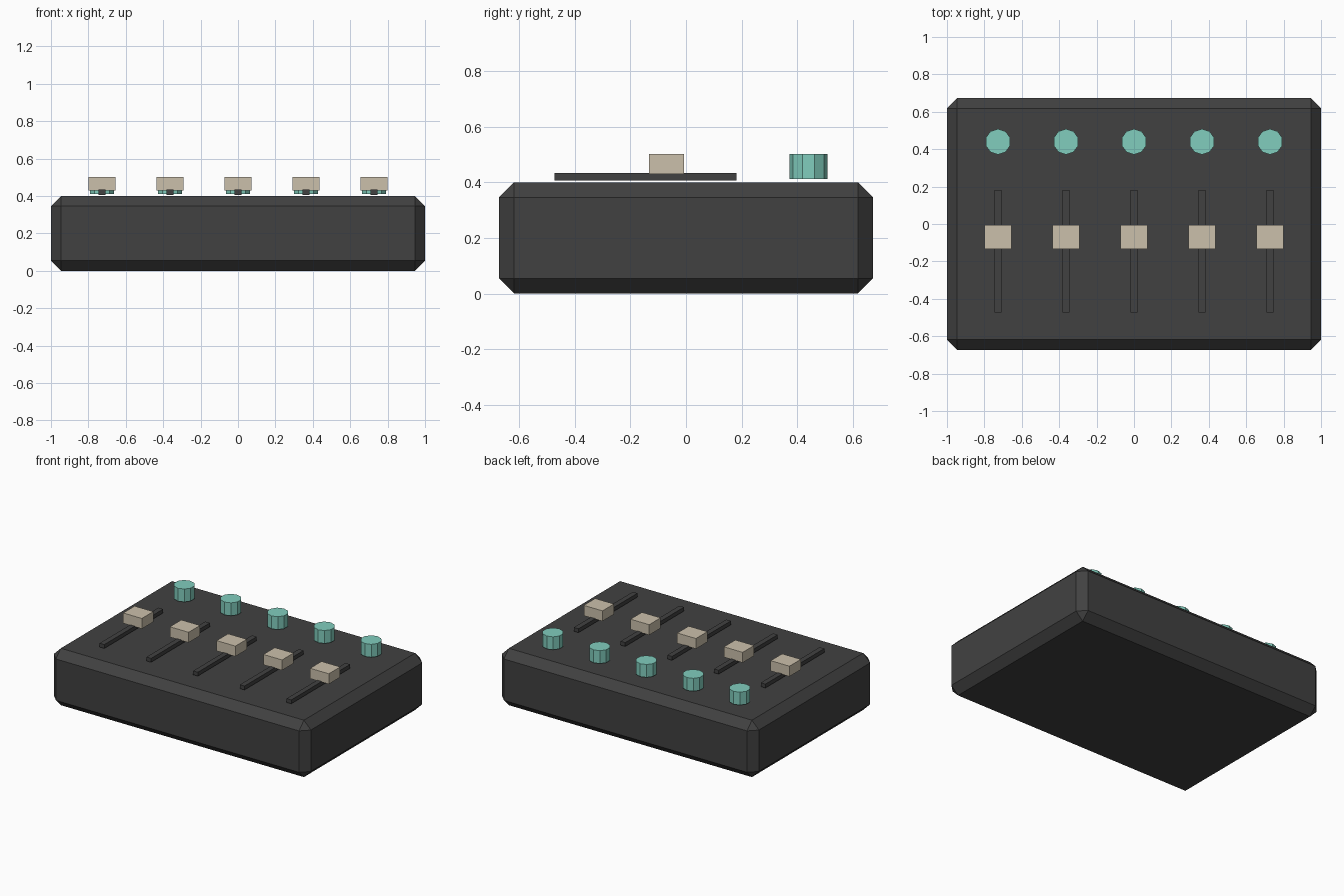
import bpy, bmesh
from mathutils import Matrix

if "Cube" in bpy.data.objects:
    bpy.data.objects.remove(bpy.data.objects["Cube"])


def material(name, rgb):
    m = bpy.data.materials.new(name)
    m.diffuse_color = (*rgb, 1)
    m.use_nodes = True
    m.node_tree.nodes["Principled BSDF"].inputs["Base Color"].default_value = m.diffuse_color
    return m


CHARCOAL = material("charcoal", (0.053, 0.053, 0.053))
TEAL = material("teal", (0.22, 0.61, 0.51))
BEIGE = material("beige", (0.60, 0.53, 0.41))


def finish(name, bm, mat):
    mesh = bpy.data.meshes.new(name)
    bm.to_mesh(mesh)
    bm.free()
    mesh.materials.append(mat)
    obj = bpy.data.objects.new(name, mesh)
    bpy.context.collection.objects.link(obj)
    return obj


def box(name, centre, size, mat, bevel=0):
    bm = bmesh.new()
    bmesh.ops.create_cube(bm, size=1, matrix=Matrix.Translation(centre) @ Matrix.Diagonal((*size, 1)))
    if bevel:
        bmesh.ops.bevel(bm, geom=bm.edges[:], offset=bevel, segments=1, affect='EDGES')
    return finish(name, bm, mat)


def knob(name, centre, radius, height, mat, sides=10):
    bm = bmesh.new()
    bmesh.ops.create_cone(bm, cap_ends=True, segments=sides, radius1=radius, radius2=radius,
                          depth=height, matrix=Matrix.Translation(centre))
    return finish(name, bm, mat)


# chamfered mixer case
box("case", (0, 0, 0.2), (2, 1.345, 0.4), CHARCOAL, bevel=0.0545)

# five channels: slider track, slider cap, rotary knob
for i in range(5):
    x = (i - 2) * 0.3636
    box(f"slider_track_{i + 1}", (x, -0.1455, 0.42), (0.0364, 0.6545, 0.0273), CHARCOAL)
    box(f"slider_cap_{i + 1}", (x, -0.07, 0.466), (0.1455, 0.127, 0.0727), BEIGE)
    knob(f"knob_{i + 1}", (x, 0.44, 0.457), 0.0685, 0.091, TEAL)
